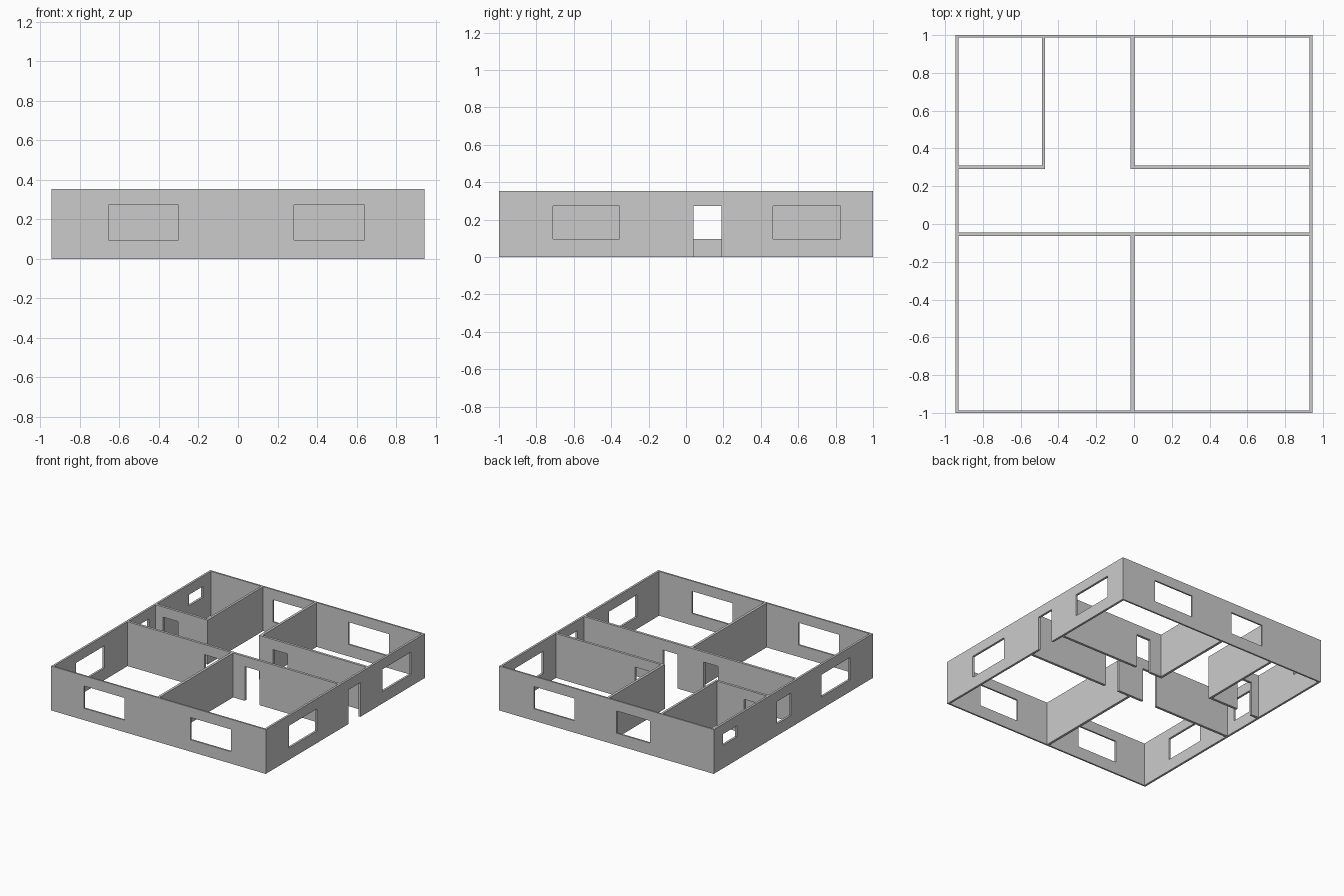
import bpy
import bmesh
from mathutils import Vector

if "Cube" in bpy.data.objects:
    bpy.data.objects.remove(bpy.data.objects["Cube"], do_unlink=True)

# Plain grey plaster
plaster = bpy.data.materials.new("grey_plaster")
plaster.use_nodes = True
grey = (0.6, 0.6, 0.6, 1)
plaster.diffuse_color = grey
plaster.node_tree.nodes["Principled BSDF"].inputs["Base Color"].default_value = grey

# Overall sizes
HEIGHT, HEAD, SILL, HIGH_SILL = 0.353, 0.272, 0.095, 0.184
X, Y = 0.945, 1.0
END, SIDE = 0.013, 0.017      # outer wall thicknesses
INNER = 0.02                  # partition thickness


def door(a, b):
    return (a, b, 0, HEAD)


def window(a, b, sill=SILL):
    return (a, b, sill, HEAD)


def wall(name, axis, start, end, near, thick, openings=()):
    """Wall along axis, from near to near + thick, with rectangular openings."""
    run = sorted({start, end, *[v for o in openings for v in o[:2]]})
    rise = sorted({0, HEIGHT, *[v for o in openings for v in o[2:]]})

    def point(u, z):
        return (u, near, z) if axis == "x" else (near, u, z)

    bm = bmesh.new()
    for u0, u1 in zip(run, run[1:]):
        for z0, z1 in zip(rise, rise[1:]):
            u, z = (u0 + u1) / 2, (z0 + z1) / 2
            if any(a < u < b and c < z < d for a, b, c, d in openings):
                continue
            corners = [(u0, z0), (u1, z0), (u1, z1), (u0, z1)]
            bm.faces.new([bm.verts.new(point(*c)) for c in corners])
    bmesh.ops.remove_doubles(bm, verts=bm.verts, dist=0.0001)
    # Thicken the pierced sheet into a solid wall
    result = bmesh.ops.extrude_face_region(bm, geom=bm.faces[:], use_keep_orig=True)
    moved = [g for g in result["geom"] if isinstance(g, bmesh.types.BMVert)]
    offset = Vector((0, thick, 0)) if axis == "x" else Vector((thick, 0, 0))
    bmesh.ops.translate(bm, verts=moved, vec=offset)
    bmesh.ops.recalc_face_normals(bm, faces=bm.faces)
    mesh = bpy.data.meshes.new(name)
    bm.to_mesh(mesh)
    bm.free()
    mesh.materials.append(plaster)
    obj = bpy.data.objects.new(name, mesh)
    bpy.context.collection.objects.link(obj)
    return obj


# Outer walls
wall("front_wall", "x", -X, X, -Y, END, [window(-0.655, -0.3), window(0.283, 0.64)])
wall("back_wall", "x", -X, X, Y - END, END, [window(-0.385, -0.09), window(0.283, 0.64)])
wall("left_wall", "y", -Y + END, Y - END, X - SIDE, SIDE,
     [window(-0.71, -0.355), door(0.04, 0.19), window(0.465, 0.825)])
wall("right_wall", "y", -Y + END, Y - END, -X, SIDE,
     [window(-0.71, -0.355), window(0.03, 0.207), window(0.71, 0.887, HIGH_SILL)])

# Partitions along the corridor
wall("corridor_front_wall", "x", -X + SIDE, X - SIDE, -0.064, INNER,
     [door(-0.252, -0.125), door(0.105, 0.232)])
wall("small_room_front_wall", "x", -X + SIDE, -0.47, 0.29, INNER, [door(-0.863, -0.73)])
wall("large_room_front_wall", "x", -0.018, X - SIDE, 0.29, INNER, [door(0.105, 0.232)])

# Partitions between rooms
wall("front_rooms_divider", "y", -Y + END, -0.064, -0.018, INNER)
wall("small_room_side_wall", "y", 0.31, Y - END, -0.488, 0.018)
wall("large_room_side_wall", "y", 0.31, Y - END, -0.018, INNER)
